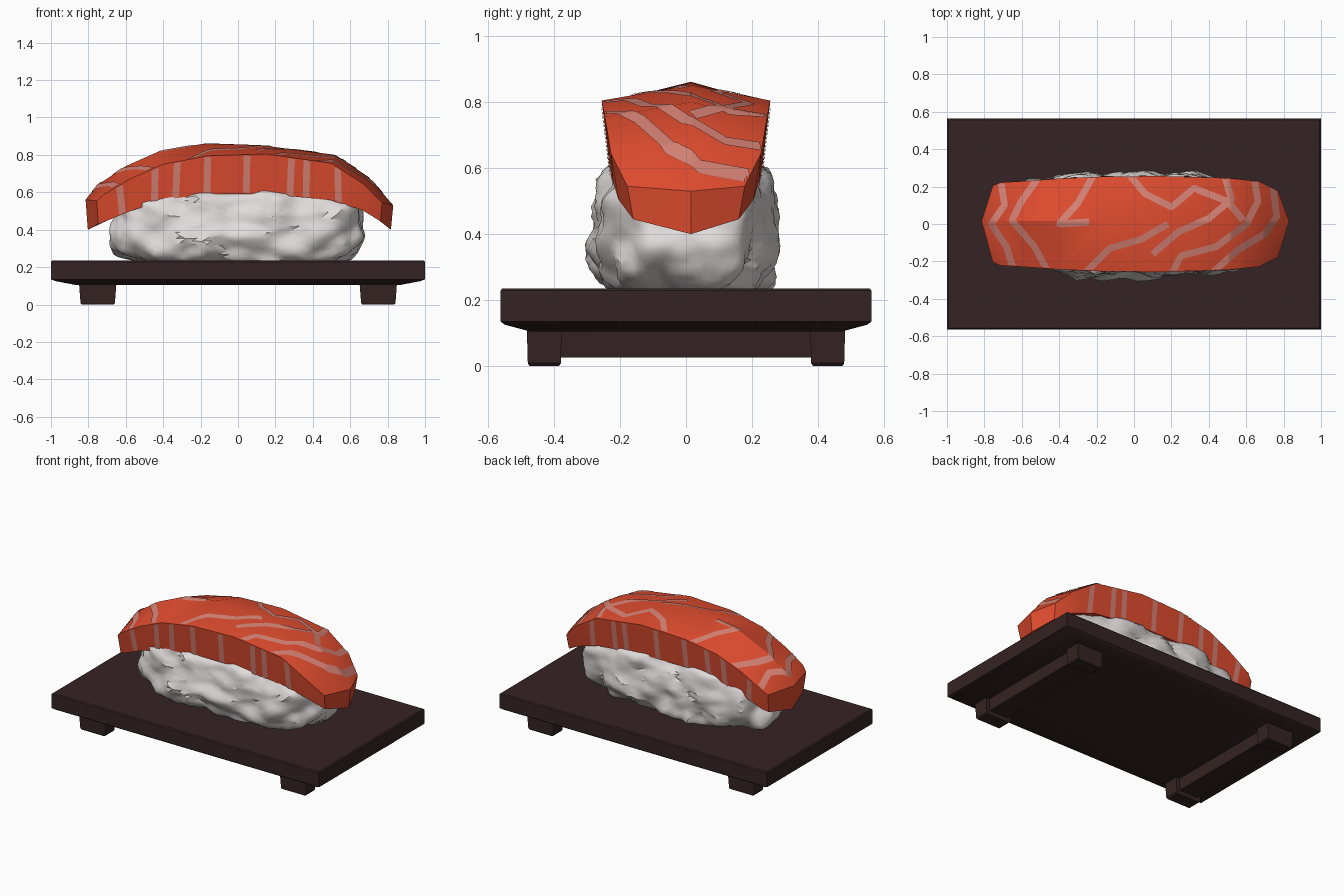
import bpy, bmesh, math
from mathutils import Vector, noise
from mathutils.bvhtree import BVHTree

if "Cube" in bpy.data.objects:
    bpy.data.objects.remove(bpy.data.objects["Cube"])


def material(name, rgb):
    m = bpy.data.materials.new(name)
    m.diffuse_color = (*rgb, 1)
    m.use_nodes = True
    m.node_tree.nodes["Principled BSDF"].inputs["Base Color"].default_value = m.diffuse_color
    return m


WOOD = material("dark_wood", (0.036, 0.017, 0.017))
RICE = material("rice_white", (0.74, 0.71, 0.70))
FISH = material("salmon_orange", (0.74, 0.072, 0.028))
FAT = material("pale_pink", (0.66, 0.22, 0.175))


def make(name, bm, mat, angle=30, fix=True):
    if fix:
        bmesh.ops.recalc_face_normals(bm, faces=bm.faces)
    me = bpy.data.meshes.new(name)
    bm.to_mesh(me)
    bm.free()
    me.materials.append(mat)
    ob = bpy.data.objects.new(name, me)
    bpy.context.collection.objects.link(ob)
    bpy.ops.object.select_all(action='DESELECT')
    ob.select_set(True)
    bpy.context.view_layer.objects.active = ob
    bpy.ops.object.shade_smooth_by_angle(angle=math.radians(angle))
    return ob


def stacked(name, rings, cx=0, cy=0):
    """Box-like solid from rectangles (half x, half y, z), bottom to top."""
    bm = bmesh.new()
    loops = [[bm.verts.new((cx + sx * hx, cy + sy * hy, z))
              for sx, sy in ((-1, -1), (1, -1), (1, 1), (-1, 1))] for hx, hy, z in rings]
    for a, b in zip(loops, loops[1:]):
        for i in range(4):
            bm.faces.new((a[i], a[(i + 1) % 4], b[(i + 1) % 4], b[i]))
    bm.faces.new(loops[0][::-1])
    bm.faces.new(loops[-1])
    return make(name, bm, WOOD)


# Serving board with chamfered underside, and two runners with block feet
stacked("board", [(0.87, 0.475, 0.105), (0.975, 0.55, 0.125), (1.0, 0.563, 0.135),
                  (1.0, 0.563, 0.228), (0.993, 0.557, 0.235)])
for side, sx in (("left", -1), ("right", 1)):
    stacked(side + "_runner", [(0.07, 0.40, 0.025), (0.075, 0.40, 0.115)], sx * 0.75)
    for end, sy in (("front", -1), ("back", 1)):
        stacked(f"{side}_{end}_foot", [(0.085, 0.045, 0), (0.092, 0.05, 0.008),
                                       (0.1, 0.053, 0.115)], sx * 0.75, sy * 0.43)

# Rice: rounded block with lumpy noise, capped under the fish
bm = bmesh.new()
bmesh.ops.create_icosphere(bm, subdivisions=5, radius=1)


def squash(v, p):
    return math.copysign(abs(v) ** p, v)


for v in bm.verts:
    d = v.co.normalized()
    k = (abs(d.x) ** 3.2 + abs(d.y) ** 3.2 + abs(d.z) ** 3.2) ** (-1 / 3.2)
    p = Vector((d.x * k * 0.665, d.y * k * 0.262, 0.42 + d.z * k * 0.225))
    lump = 0.045 * noise.noise(p * 7) + 0.022 * noise.noise(p * 15 + Vector((5, 2, 1)))
    out = Vector((d.x * 0.6, d.y, d.z * 0.5)).normalized()
    p += out * (lump + 0.008)
    p.z = min(max(p.z, 0.23), 0.62 - 0.22 * p.x * p.x)
    v.co = p
make("rice", bm, RICE, 40)

# Salmon slice: sections of (edge x, ridge x, half width, edge z, ridge z, bottom z, bottom middle z)
SECTIONS = [(-0.755, -0.815, 0.205, 0.555, 0.56, 0.430, 0.40),
            (-0.715, -0.75, 0.222, 0.590, 0.64, 0.445, 0.43),
            (-0.58, -0.60, 0.230, 0.670, 0.74, 0.500, 0.50),
            (-0.40, -0.42, 0.243, 0.750, 0.82, 0.560, 0.56),
            (-0.16, -0.17, 0.254, 0.795, 0.862, 0.592, 0.59),
            (0.15, 0.12, 0.256, 0.805, 0.852, 0.592, 0.59),
            (0.50, 0.52, 0.246, 0.755, 0.80, 0.558, 0.56),
            (0.67, 0.70, 0.228, 0.645, 0.68, 0.505, 0.50),
            (0.770, 0.83, 0.178, 0.545, 0.53, 0.445, 0.40)]
bm = bmesh.new()
loops = []
for xe, xr, w, ze, zr, zb, zm in SECTIONS:
    xm = xr * 0.985
    pts = [(xe, -w, ze), (xr, 0.015, zr), (xe, w, ze),
           (xe * 0.99, w * 0.9, zb), (xm, 0.015, zm), (xe * 0.99, -w * 0.9, zb)]
    loops.append([bm.verts.new(p) for p in pts])
for a, b in zip(loops, loops[1:]):
    for i in range(6):
        bm.faces.new((a[i], a[(i + 1) % 6], b[(i + 1) % 6], b[i]))
for c in (loops[0], loops[-1]):
    bm.faces.new((c[0], c[1], c[4], c[5]))
    bm.faces.new((c[1], c[2], c[3], c[4]))
bmesh.ops.recalc_face_normals(bm, faces=bm.faces)
bmesh.ops.triangulate(bm, faces=bm.faces)
tree = BVHTree.FromBMesh(bm)
make("salmon_slice", bm, FISH, 30)


# Fat lines: thin ribbons laid onto the slice by ray casting
def ribbon(bm, pts, ray, width=0.036, step=0.008):
    pts = [Vector(p) for p in pts]
    path = []
    for a, b in zip(pts, pts[1:]):
        n = max(2, int((b - a).length / step))
        path += [a.lerp(b, i / n) for i in range(n)]
    path.append(pts[-1])
    prev = None
    for i, p in enumerate(path):
        t = (path[min(i + 3, len(path) - 1)] - path[max(i - 3, 0)]).normalized()
        side = Vector((-t.y, t.x)) * width / 2
        row = []
        for k in (-1, -0.5, 0, 0.5, 1):
            q = p + side * k
            start = (Vector((q.x, q.y, 2)) if ray.z else Vector((q.x, -2 * ray.y, q.y)))
            loc, nor, _, _ = tree.ray_cast(start, ray)
            ok = loc is not None and nor.dot(ray) < (-0.4 if ray.z else -0.75)
            row.append(bm.verts.new(loc + nor * 0.004) if ok else None)
        if prev:
            for k in range(4):
                quad = (prev[k], prev[k + 1], row[k + 1], row[k])
                if all(quad):
                    f = bm.faces.new(quad)
                    f.normal_update()
                    if f.normal.dot(ray) > 0:
                        f.normal_flip()
        prev = row


TOP = [[(-0.71, 0.23), (-0.69, 0.10), (-0.76, 0.0), (-0.68, -0.12), (-0.64, -0.25)],
       [(-0.50, 0.26), (-0.60, 0.12), (-0.65, 0.02), (-0.53, -0.12), (-0.46, -0.25)],
       [(-0.21, 0.27), (-0.30, 0.11), (-0.40, 0.0), (-0.24, 0.01)],
       [(-0.27, -0.27), (-0.13, -0.13), (0.04, -0.08), (0.18, 0.0)],
       [(-0.03, 0.27), (0.06, 0.16), (0.20, 0.09), (0.32, 0.19), (0.50, 0.12), (0.58, 0.02)],
       [(0.10, -0.16), (0.24, -0.04), (0.40, 0.03), (0.52, 0.13), (0.48, 0.27)],
       [(0.20, -0.27), (0.25, -0.17), (0.44, -0.12), (0.60, 0.0), (0.66, 0.12), (0.64, 0.25)],
       [(0.42, -0.26), (0.55, -0.14), (0.70, -0.05), (0.76, 0.04), (0.74, 0.2)]]
SIDE = [(-0.66, -0.61), (-0.44, -0.45), (-0.32, -0.34), (-0.16, -0.17),
        (0.05, 0.04), (0.29, 0.27), (0.37, 0.36), (0.53, 0.54)]
bm = bmesh.new()
for line in TOP:
    ribbon(bm, line, Vector((0, 0, -1)))
for hi, lo in SIDE:
    for d in (1, -1):
        ribbon(bm, [(hi, 0.86), (lo, 0.42)], Vector((0, d, 0)))
loose = [v for v in bm.verts if not v.link_faces]
bmesh.ops.delete(bm, geom=loose, context='VERTS')
make("fat_lines", bm, FAT, 30, fix=False)
